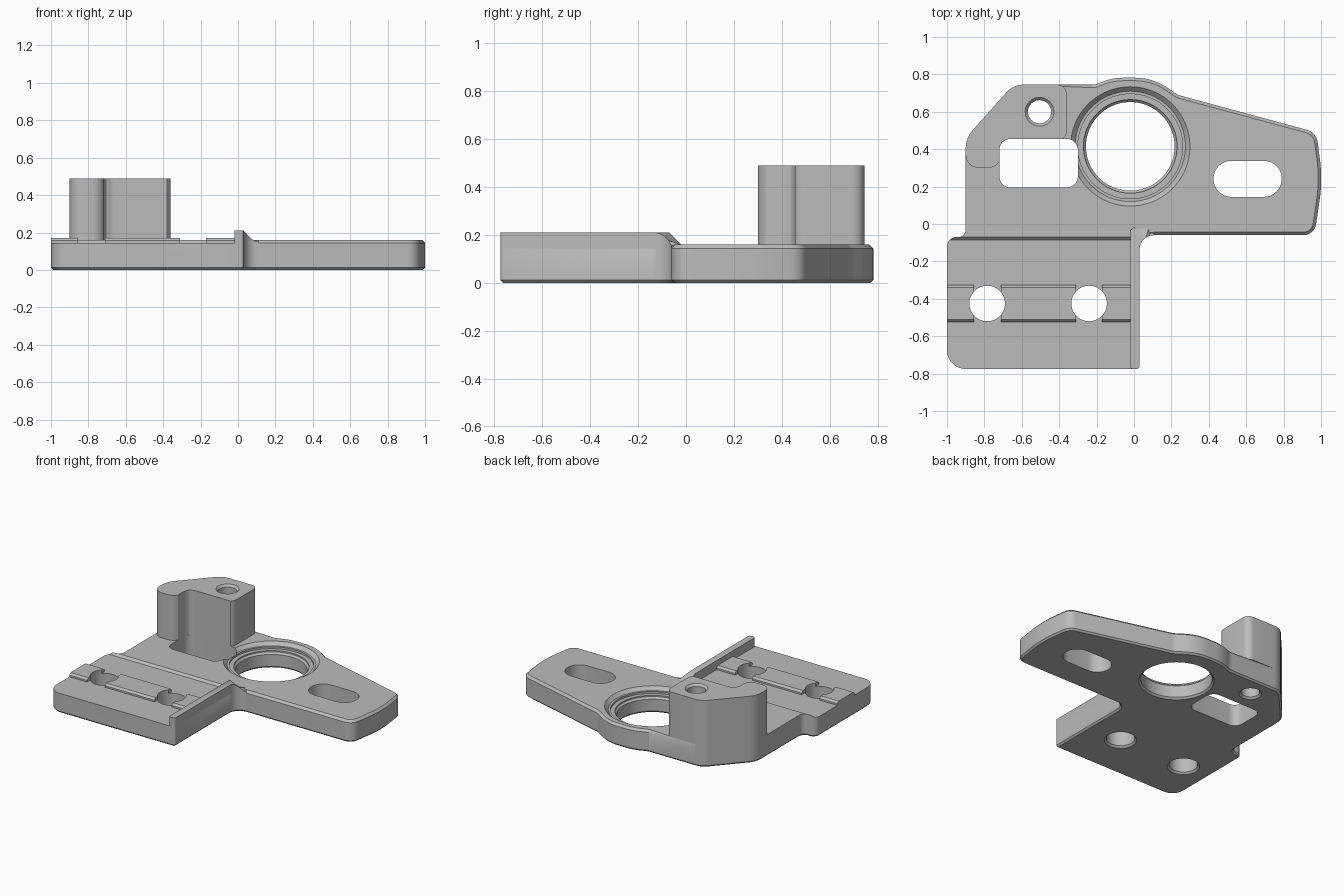
import bpy
import bmesh
from math import pi, cos, sin, tan, radians
from mathutils import Vector

old = bpy.data.objects.get("Cube")
if old:
    bpy.data.objects.remove(old, do_unlink=True)

grey = bpy.data.materials.new("plain grey")
grey.use_nodes = True
grey.diffuse_color = (0.5, 0.5, 0.5, 1)
grey.node_tree.nodes["Principled BSDF"].inputs["Base Color"].default_value = grey.diffuse_color


def rounded(corners, steps=8):
    """Counter-clockwise outline from (x, y, radius) corners."""
    out = []
    for i, (x, y, r) in enumerate(corners):
        p = Vector((x, y))
        a = (Vector(corners[i - 1][:2]) - p).normalized()
        b = (Vector(corners[(i + 1) % len(corners)][:2]) - p).normalized()
        if r == 0:
            out.append(p)
            continue
        half = a.angle(b) / 2
        length = r / tan(half)
        centre = p + (a + b).normalized() * (r / sin(half))
        start, end = p + a * length - centre, p + b * length - centre
        turn = start.angle_signed(end)
        for k in range(steps + 1):
            t = -turn * k / steps
            out.append(centre + Vector((start.x * cos(t) - start.y * sin(t),
                                        start.x * sin(t) + start.y * cos(t))))
    return out


def box(x0, x1, y0, y1, r=0):
    return rounded([(x0, y0, r), (x1, y0, r), (x1, y1, r), (x0, y1, r)])


def inset(outline, d, axis=(1, 1), weight=None):
    """Move every outline point inwards by d."""
    out = []
    for i, p in enumerate(outline):
        a = (p - outline[i - 1]).normalized()
        b = (outline[(i + 1) % len(outline)] - p).normalized()
        na, nb = Vector((-a.y, a.x)), Vector((-b.y, b.x))
        m = (na + nb) / (1 + na.dot(nb))
        w = weight(p) if weight else 1
        out.append(p + Vector((m.x * axis[0], m.y * axis[1])) * d * w)
    return out


def loft(name, rings):
    """Closed solid through rings of 3D points, listed bottom to top."""
    bm = bmesh.new()
    loops = [[bm.verts.new(p) for p in ring] for ring in rings]
    n = len(loops[0])
    bm.faces.new(loops[0][::-1])
    bm.faces.new(loops[-1])
    for low, high in zip(loops, loops[1:]):
        for i in range(n):
            j = (i + 1) % n
            bm.faces.new((low[i], low[j], high[j], high[i]))
    bmesh.ops.recalc_face_normals(bm, faces=bm.faces)
    mesh = bpy.data.meshes.new(name)
    bm.to_mesh(mesh)
    bm.free()
    mesh.materials.append(grey)
    ob = bpy.data.objects.new(name, mesh)
    bpy.context.collection.objects.link(ob)
    return ob


def prism(name, outline, z0, z1, bottom=0, top=0, axis=(1, 1), weight=None):
    """Upright prism with optional chamfers round its two ends."""
    rings = []
    if bottom:
        rings.append([(*p, z0) for p in inset(outline, bottom)])
    rings.append([(*p, z0 + bottom) for p in outline])
    rings.append([(*p, z1 - top) for p in outline])
    if top:
        rings.append([(*p, z1) for p in inset(outline, top, axis, weight)])
    return loft(name, rings)


def lathe(name, x, y, profile, n=64):
    return loft(name, [[(x + r * cos(2 * pi * i / n), y + r * sin(2 * pi * i / n), z)
                        for i in range(n)] for r, z in profile])


def cut(target, cutter, keep=False):
    cutter.hide_render = True
    mod = target.modifiers.new("cut", "BOOLEAN")
    mod.operation, mod.solver, mod.object = "DIFFERENCE", "EXACT", cutter
    bpy.context.view_layer.objects.active = target
    bpy.ops.object.modifier_apply(modifier=mod.name)
    if not keep:
        bpy.data.objects.remove(cutter, do_unlink=True)


TOP, PAD, POST = 0.16, 0.144, 0.49

# Base plate: whole outline, chamfered on top only along the free right edges
outline = rounded([
    (-1, -0.775, 0.1), (0.03, -0.775, 0.015), (0.03, -0.06, 0.075),
    (0.965, -0.06, 0.07), (1, 0.18, 0.6), (1, 0.3, 0.6), (0.975, 0.49, 0.08),
    (0.235, 0.69, 0.1), (0.1, 0.782, 0.3), (-0.12, 0.782, 0.3), (-0.205, 0.745, 0.1),
    (-0.645, 0.745, 0.12), (-0.9, 0.46, 0.15), (-0.9, -0.07, 0.04), (-1, -0.07, 0.05)])
base = prism("base_plate", outline, 0, TOP, 0.012, TOP - PAD,
             weight=lambda p: 0 if p.x < -0.4 or p.y < -0.14 else 1)

# Lowered mounting pad with a sloped step
cut(base, prism("pad_cutter", box(-1.2, 0.015, -1, -0.065), PAD, 0.4, 0.02))

# Tall post
post = prism("post", rounded([
    (-0.9, 0.3, 0.07), (-0.71, 0.3, 0.07), (-0.71, 0.445, 0.02), (-0.36, 0.445, 0.05),
    (-0.36, 0.745, 0.05), (-0.645, 0.745, 0.12), (-0.9, 0.46, 0.15)]), TOP, POST)

# Window beside the post
window = prism("window_cutter", box(-0.72, -0.3, 0.195, 0.455, 0.06), -0.1, 0.7)
cut(base, window, keep=True)
cut(post, window)

# Bolt hole running through post and plate
bolt = lathe("bolt_cutter", -0.505, 0.6,
             [(0.085, -0.01), (0.062, 0.013), (0.062, POST - 0.015), (0.085, POST + 0.008)], 40)
cut(base, bolt, keep=True)
cut(post, bolt)

# Stepped bearing seat
cut(base, lathe("bearing_cutter", -0.02, 0.415, [
    (0.26, -0.01), (0.237, 0.013), (0.237, 0.1), (0.25, 0.113), (0.25, 0.122),
    (0.28, 0.122), (0.28, 0.136), (0.295, 0.136), (0.33, 0.171)], 72))

# Adjustment slot
cut(base, prism("slot_cutter", box(0.425, 0.79, 0.145, 0.338, 0.096), -0.1, 0.3))

# Locating ridges on the pad, broken around the two screw holes
ridges = [prism(name, box(x0, x1, -0.525, -0.325), PAD - 0.01, 0.17, 0, 0.014, (0, 1))
          for name, x0, x1 in (("ridge_outer", -1, -0.855), ("ridge_middle", -0.71, -0.31),
                               ("ridge_inner", -0.17, -0.01))]
for x in (-0.785, -0.24):
    hole = lathe("screw_cutter", x, -0.425,
                 [(0.118, -0.01), (0.095, 0.013), (0.095, 0.3)], 48)
    for part in [base] + ridges:
        cut(part, hole, keep=True)
    bpy.data.objects.remove(hole, do_unlink=True)

# Side wall, sloping down where it meets the plate
wall_outline = rounded([
    (-0.02, -0.775, 0.015), (0.03, -0.775, 0.015), (0.03, -0.06, 0.075), (0.11, -0.06, 0),
    (0.08, -0.018, 0), (0.0, -0.018, 0), (-0.02, -0.035, 0), (-0.02, -0.07, 0)])
wall = loft("side_wall", [
    [(*p, PAD) for p in wall_outline],
    [(*p, max(TOP - 0.005, 0.21 - max(0, p.y + 0.07, p.x - 0.03))) for p in wall_outline]])
bm = bmesh.new()
bm.from_mesh(wall.data)
bmesh.ops.triangulate(bm, faces=[f for f in bm.faces if len(f.verts) > 4])
bm.to_mesh(wall.data)
bm.free()

# Smooth curved faces while keeping the machined edges crisp
for ob in [base, post, wall] + ridges:
    bpy.ops.object.select_all(action="DESELECT")
    ob.select_set(True)
    bpy.context.view_layer.objects.active = ob
    bpy.ops.object.shade_smooth_by_angle(angle=radians(28))
